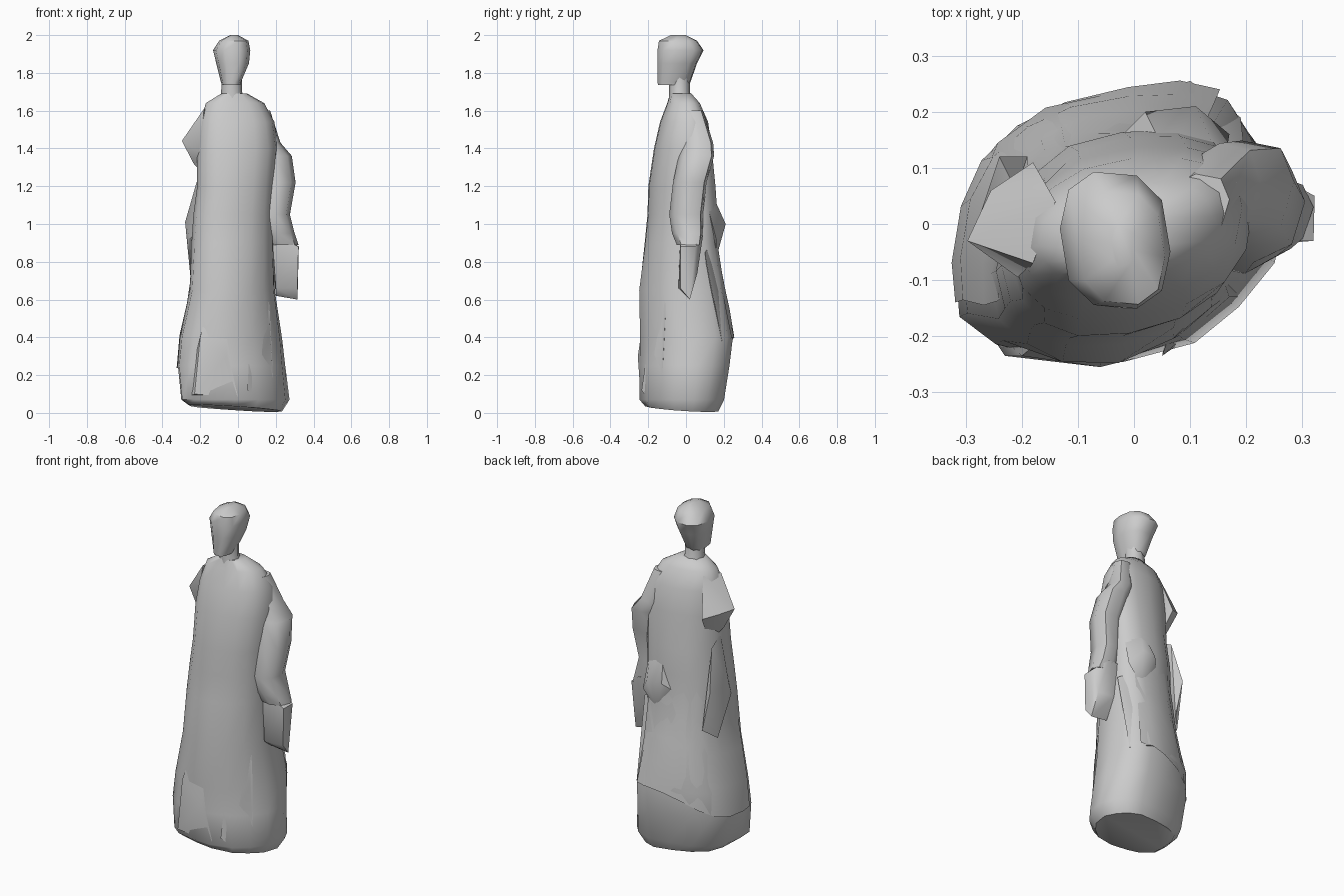
import bpy, bmesh
from math import sin, cos, radians, copysign, pi


def finish(name, bm, angle=50, fix=True):
    if fix:
        bmesh.ops.recalc_face_normals(bm, faces=bm.faces)
    me = bpy.data.meshes.new(name)
    bm.to_mesh(me)
    bm.free()
    ob = bpy.data.objects.new(name, me)
    bpy.context.collection.objects.link(ob)
    bpy.ops.object.select_all(action='DESELECT')
    ob.select_set(True)
    bpy.context.view_layer.objects.active = ob
    bpy.ops.object.shade_smooth_by_angle(angle=radians(angle))
    return ob


def point(sec, t, skew=0.0, power=1.0, fold=0.0):
    # section = (z, xmin, xmax, ymin, ymax), skewed so the body turns about z
    z, x0, x1, y0, y1 = sec
    p = lambda v: copysign(abs(v) ** power, v)
    k = 1 + fold * (cos(5 * t + 2.2 * z + 0.6) - 0.4)
    return ((x0 + x1) / 2 + (x1 - x0) / 2 * p(cos(t)) * k,
            (y0 + y1) / 2 + (y1 - y0) / 2 * p(sin(t + skew)) * k, z)


def loft(name, secs, n, skew=0.0, power=1.0, fold=None, tilt=False, angle=50):
    bm = bmesh.new()
    rings = []
    for i, s in enumerate(secs):
        ring = []
        for j in range(n):
            x, y, z = point(s, 2 * pi * j / n, skew, power, fold(s[0]) if fold else 0)
            if tilt and i == 0:
                z = max(0.0, 0.022 - 0.055 * (x + y))
            ring.append(bm.verts.new((x, y, z)))
        rings.append(ring)
    for a, b in zip(rings, rings[1:]):
        for j in range(n):
            bm.faces.new((a[j], a[(j + 1) % n], b[(j + 1) % n], b[j]))
    bm.faces.new(rings[0][::-1])
    bm.faces.new(rings[-1])
    return finish(name, bm, angle)


def hull(name, pts):
    bm = bmesh.new()
    for p in pts:
        bm.verts.new(p)
    r = bmesh.ops.convex_hull(bm, input=bm.verts)
    loose = [v for v in bm.verts if not v.link_faces]
    bmesh.ops.delete(bm, geom=loose, context='VERTS')
    return finish(name, bm, 45)


# Robe: long gown from hem to collar
SKEW = radians(14)
robe = [(0.02, -.27, .23, -.22, .17), (0.07, -.31, .27, -.25, .20),
        (0.25, -.325, .25, -.248, .23), (0.40, -.31, .235, -.245, .25),
        (0.65, -.255, .20, -.25, .21), (0.90, -.245, .195, -.22, .17),
        (1.05, -.235, .195, -.205, .17), (1.20, -.215, .20, -.20, .16),
        (1.40, -.215, .215, -.17, .14), (1.54, -.20, .195, -.138, .12),
        (1.64, -.17, .14, -.10, .075), (1.69, -.09, .05, -.085, .03)]
loft("robe", robe, 16, SKEW, 0.85, lambda z: 0.03 if z < 0.8 else 0.01, tilt=True)

# Neck and head
loft("neck", [(1.62, -.10, .06, -.09, .05), (1.70, -.09, .02, -.09, .02),
              (1.80, -.08, .02, -.09, .02)], 8)
loft("head", [(1.735, -.085, .012, -.15, .01), (1.75, -.09, .015, -.152, .025),
              (1.85, -.115, .058, -.152, .06), (1.92, -.132, .065, -.153, .095),
              (1.97, -.10, .055, -.145, .06), (2.0, -.04, .00, -.08, .00)],
     10, radians(-6), 0.8)


# Mantle: wrapped sheet over the back and left with a sloping hem
def section(z):
    for a, b in zip(robe, robe[1:]):
        if a[0] <= z <= b[0]:
            f = (z - a[0]) / (b[0] - a[0])
            return tuple(u + (v - u) * f for u, v in zip(a, b))


bm = bmesh.new()
grid = []
for i in range(6):
    row = []
    for j in range(9):
        u, v = j / 8, i / 5
        t = radians(50 + 145 * u)
        hem = 0.40 - 0.18 * u + 0.03 * sin(7 * u)
        z = (1.15 - 0.05 * u) * (1 - v) + hem * v
        x, y, z = point(section(z), t, SKEW, 0.85, 0.01)
        k = 0.97 + 0.055 * v + 0.02 * sin(9 * u + 8 * v)
        row.append(bm.verts.new((-.025 + (x + .025) * min(k, 1.015), y * k, z)))
    grid.append(row)
for a, b in zip(grid, grid[1:]):
    for j in range(8):
        bm.faces.new((a[j], b[j], b[j + 1], a[j + 1]))
bmesh.ops.reverse_faces(bm, faces=bm.faces)
finish("mantle", bm, 60)

# Right sleeve with hanging hand
loft("right_sleeve", [(1.60, .05, .17, -.03, .09), (1.43, .08, .225, -.03, .145),
                      (1.36, .10, .285, -.04, .15), (1.22, .12, .305, -.07, .11),
                      (1.05, .12, .275, -.09, .09), (0.95, .14, .30, -.075, .09),
                      (0.89, .17, .32, -.05, .08)], 8, radians(10), 0.85)
hull("right_hand", [(.18, -.03, .95), (.18, .08, .95), (.32, -.03, .88), (.322, .05, .88),
                    (.25, .09, .94), (.20, -.04, .66), (.20, .01, .62), (.315, .02, .60),
                    (.315, -.03, .66), (.30, .06, .74), (.19, .06, .75)])

# Left sleeve end and the cloth falling from it
hull("left_sleeve", [(-.18, -.07, 1.61), (-.14, .04, 1.62), (-.297, -.03, 1.44),
                     (-.255, .06, 1.43), (-.20, -.10, 1.38), (-.18, .11, 1.40),
                     (-.235, -.02, 1.32), (-.15, 0, 1.22)])
hull("left_fall", [(-.205, -.03, 1.27), (-.21, .06, 1.22), (-.28, 0, 1.01), (-.24, .12, .98),
                   (-.255, -.06, .92), (-.25, .06, .70), (-.19, .12, .75), (-.18, -.10, 1.0)])

# Bunched cloth behind the right hip and back folds
hull("back_fold", [(.06, .12, 1.20), (.16, .10, 1.15), (.11, .21, 1.0), (.02, .20, 1.0),
                   (.17, .16, .92), (.08, .16, .82), (-.03, .15, .95)])
hull("back_tail", [(.10, .14, .90), (.20, .10, .85), (-.02, .22, .42), (.10, .255, .40),
                   (.19, .19, .38), (.05, .15, .40)])

# Front leg pleats
hull("left_pleat", [(-.12, -.17, .75), (-.05, -.20, .68), (-.23, -.235, .10), (-.28, -.16, .08),
                    (-.20, -.235, .40), (-.06, -.255, .30), (0, -.24, .08), (-.10, -.15, .08)])
hull("right_pleat", [(.08, -.15, .72), (.16, -.10, .70), (.05, -.235, .12), (.10, -.20, .07),
                     (.19, -.13, .10), (.17, -.13, .42), (.08, -.10, .08)])
